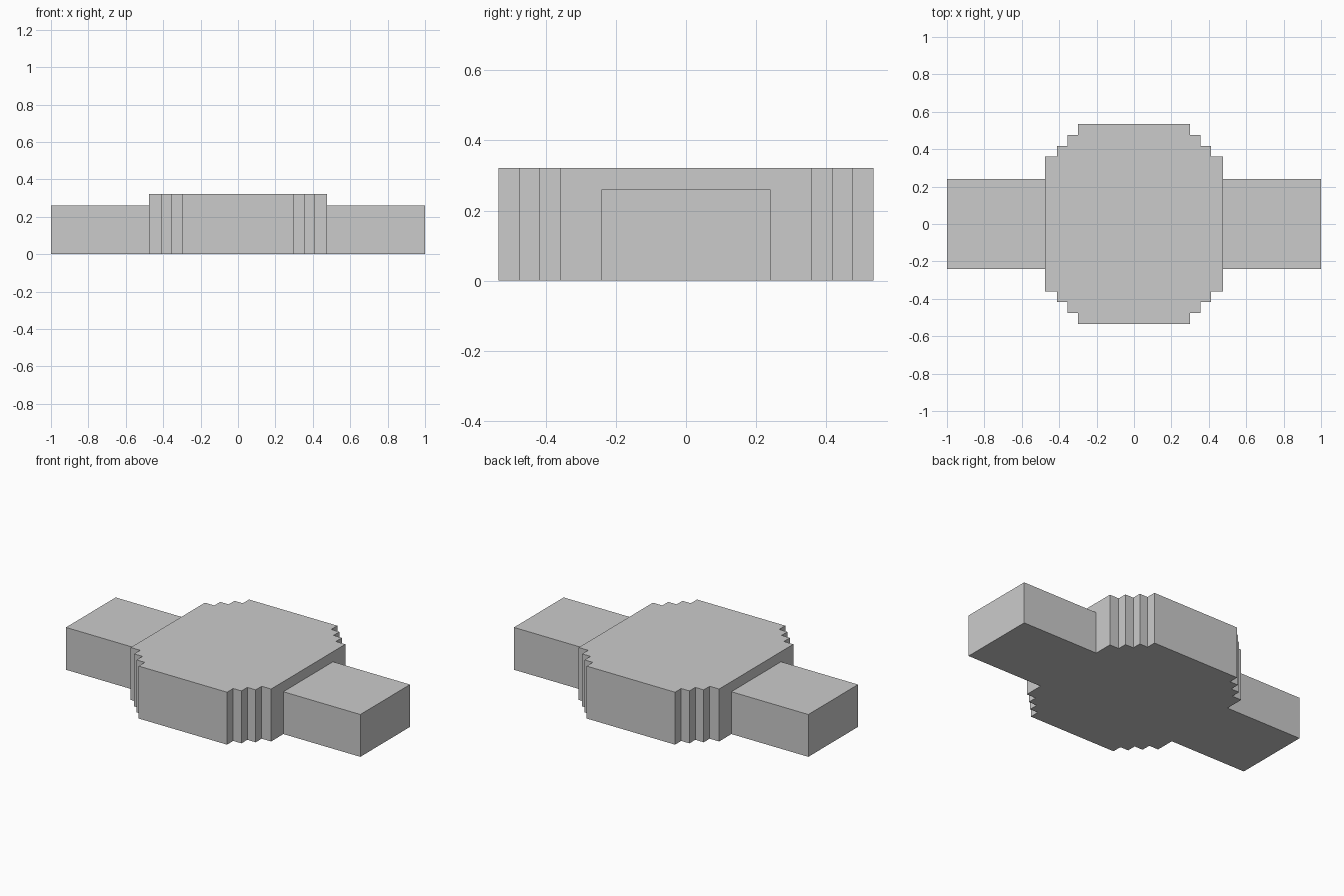
import bpy, bmesh

if "Cube" in bpy.data.objects:
    bpy.data.objects.remove(bpy.data.objects["Cube"])


def prism(name, outline, height):
    """Extrude a flat outline straight up from the ground."""
    bm = bmesh.new()
    base = bm.faces.new([bm.verts.new((x, y, 0)) for x, y in outline])
    ext = bmesh.ops.extrude_face_region(bm, geom=[base], use_keep_orig=True)
    tops = [g for g in ext["geom"] if isinstance(g, bmesh.types.BMVert)]
    bmesh.ops.translate(bm, verts=tops, vec=(0, 0, height))
    bmesh.ops.recalc_face_normals(bm, faces=bm.faces)
    mesh = bpy.data.meshes.new(name)
    bm.to_mesh(mesh)
    bm.free()
    ob = bpy.data.objects.new(name, mesh)
    bpy.context.collection.objects.link(ob)
    return ob


# Stepped body: one quarter of the plan, mirrored into all four corners
quarter = [(0.477, 0.36), (0.413, 0.36), (0.413, 0.418), (0.356, 0.418),
           (0.356, 0.475), (0.30, 0.475), (0.30, 0.535)]
right_half = [(x, -y) for x, y in reversed(quarter)] + quarter
outline = right_half + [(-x, y) for x, y in reversed(right_half)]
body = prism("stepped_body", outline, 0.322)

# Long low bar running through the body to form both end arms
bar = prism("end_arms", [(-1, -0.241), (1, -0.241), (1, 0.241), (-1, 0.241)], 0.26)

# Merge the arms into the body as one solid
union = body.modifiers.new("join_arms", 'BOOLEAN')
union.operation = 'UNION'
union.solver = 'EXACT'
union.object = bar
bpy.context.view_layer.objects.active = body
bpy.ops.object.modifier_apply(modifier=union.name)
bpy.data.objects.remove(bar)
